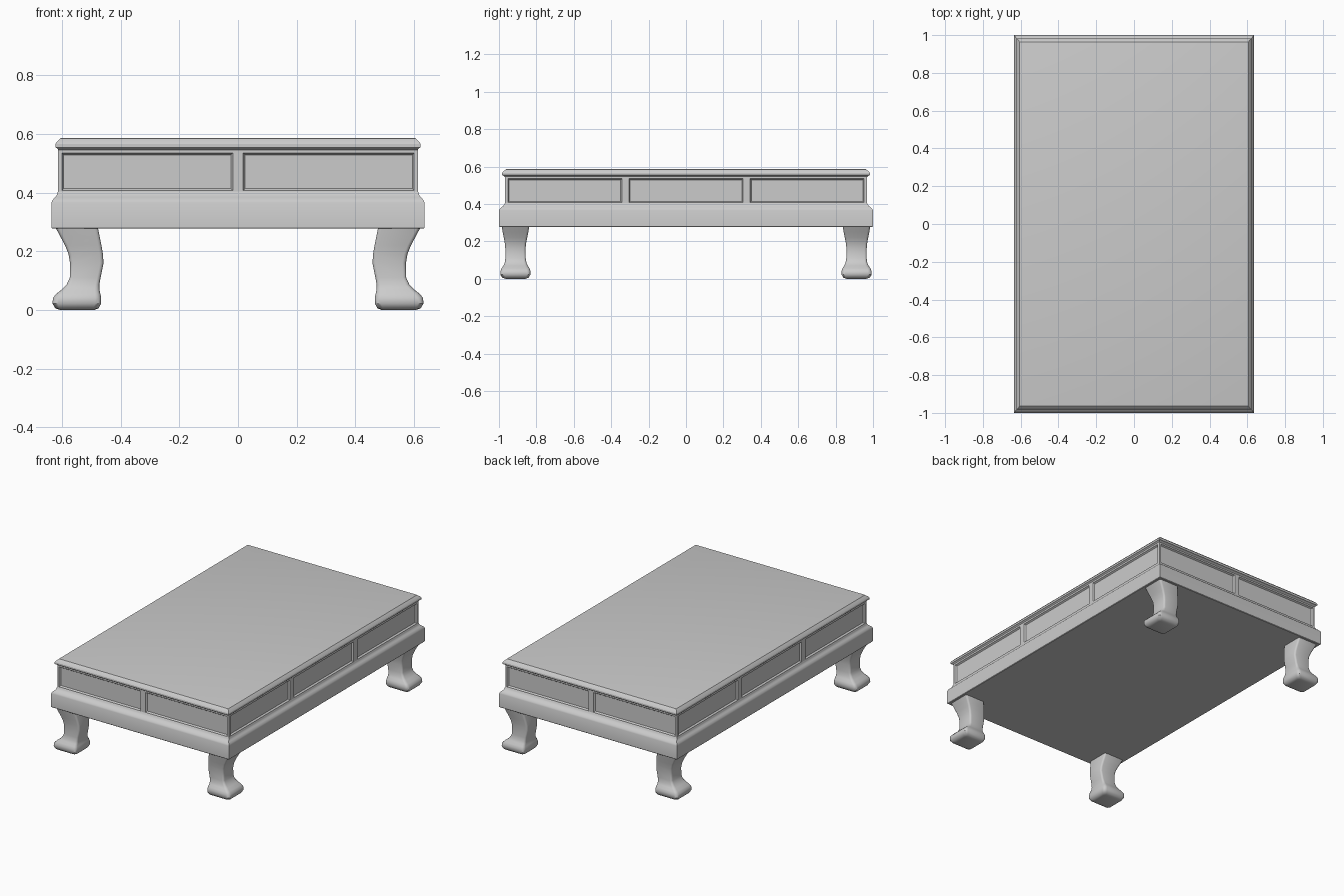
import bpy, bmesh, math

if "Cube" in bpy.data.objects:
    bpy.data.objects.remove(bpy.data.objects["Cube"])


def finish(name, bm, angle=30):
    bmesh.ops.recalc_face_normals(bm, faces=bm.faces)
    mesh = bpy.data.meshes.new(name)
    bm.to_mesh(mesh)
    bm.free()
    obj = bpy.data.objects.new(name, mesh)
    bpy.context.collection.objects.link(obj)
    bpy.ops.object.select_all(action='DESELECT')
    bpy.context.view_layer.objects.active = obj
    obj.select_set(True)
    bpy.ops.object.shade_smooth_by_angle(angle=math.radians(angle))
    return obj


def loft(name, sections, angle=30):
    """Skin a stack of equal-length point rings and cap both ends."""
    bm = bmesh.new()
    rings = [[bm.verts.new(p) for p in s] for s in sections]
    for a, b in zip(rings, rings[1:]):
        for i in range(len(a)):
            j = (i + 1) % len(a)
            bm.faces.new((a[i], a[j], b[j], b[i]))
    bm.faces.new(rings[0])
    bm.faces.new(rings[-1])
    return finish(name, bm, angle)


def rect(hx, hy, z):
    return [(-hx, -hy, z), (hx, -hy, z), (hx, hy, z), (-hx, hy, z)]


def rounded_rect(z, xo, xi, yo, yi, r):
    pts = []
    corners = [(xo - r, yo - r), (xi + r, yo - r), (xi + r, yi + r), (xo - r, yi + r)]
    for k, (cx, cy) in enumerate(corners):
        for s in range(4):
            a = math.pi / 2 * (k + s / 3)
            pts.append((cx + r * math.cos(a), cy + r * math.sin(a), z))
    return pts


# apron with an ogee shoulder: half width, half length, height
loft("apron", [rect(*p) for p in [
    (.632, .997, .277), (.635, 1, .280), (.635, 1, .366), (.632, .996, .374),
    (.624, .986, .383), (.618, .977, .389), (.616, .973, .396), (.613, .969, .404)]])

# table top with a sloped, rounded edge
loft("table_top", [rect(*p) for p in [
    (.612, .969, .545), (.616, .975, .551), (.622, .983, .554), (.622, .983, .565),
    (.617, .978, .573), (.608, .968, .581), (.605, .964, .585), (.601, .960, .586)]])

# drawer body: block cut into a grid, then panel cells inset
bm = bmesh.new()
bmesh.ops.create_cube(bm, size=1)
for v in bm.verts:
    v.co = (v.co.x * 1.226, v.co.y * 1.938, .475 + v.co.z * .15)
x_cuts = (-.600, -.017, .017, .600)
y_cuts = (-.953, -.343, -.305, .305, .343, .953)
z_cuts = (.407, .535)
for axis, cuts in enumerate((x_cuts, y_cuts, z_cuts)):
    for c in cuts:
        co, no = [0, 0, 0], [0, 0, 0]
        co[axis], no[axis] = c, 1
        bmesh.ops.bisect_plane(bm, geom=bm.verts[:] + bm.edges[:] + bm.faces[:],
                               plane_co=co, plane_no=no)
bm.normal_update()
panels = [f for f in bm.faces
          if abs(f.normal.z) < .5 and f.calc_area() > .05]
bmesh.ops.inset_individual(bm, faces=panels, thickness=.004, depth=-.006)
bmesh.ops.inset_individual(bm, faces=panels, thickness=.005, depth=-.004)
finish("drawer_body", bm)

# curved leg with a flared foot: height, outer x, inner x, outer y, inner y, radius
leg = loft("leg", [rounded_rect(*p) for p in [
    (.000, .605, .490, .965, .860, .015), (.006, .622, .475, .982, .842, .018),
    (.022, .632, .466, .993, .832, .020), (.042, .630, .466, .992, .832, .020),
    (.056, .618, .469, .986, .837, .018), (.070, .600, .472, .976, .846, .016),
    (.086, .584, .472, .969, .853, .014), (.110, .573, .468, .966, .857, .012),
    (.160, .572, .458, .966, .858, .012), (.190, .577, .460, .969, .855, .012),
    (.220, .589, .465, .974, .849, .012), (.250, .605, .471, .980, .843, .012),
    (.280, .621, .477, .985, .838, .012)]], 40)
leg.name = "legs"
mirror = leg.modifiers.new("mirror", 'MIRROR')
mirror.use_axis = (True, True, False)
mirror.use_mirror_merge = False
